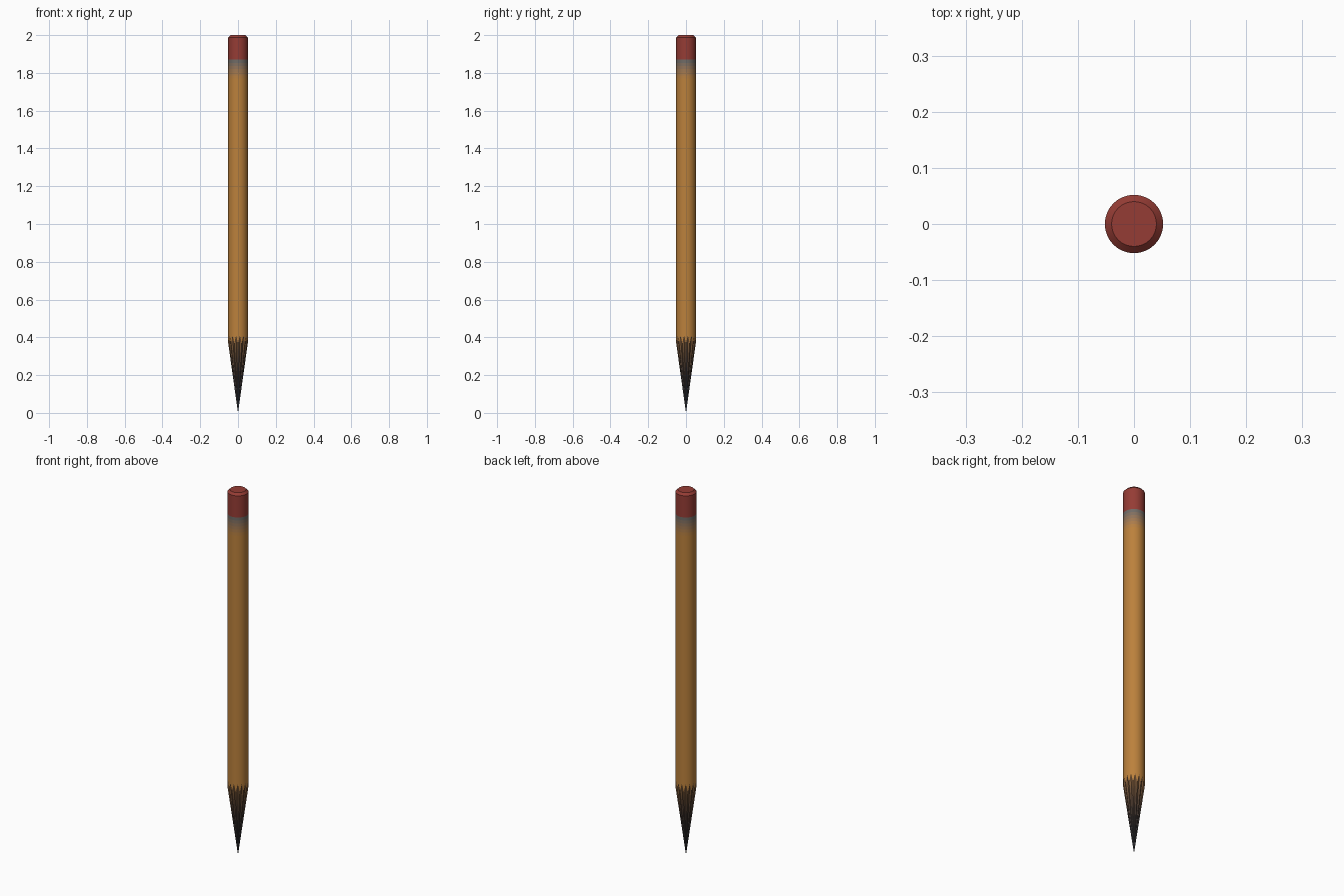
import bpy, math

if "Cube" in bpy.data.objects:
    bpy.data.objects.remove(bpy.data.objects["Cube"])

N = 32
R = 0.052
PAINT = (0.50, 0.22, 0.045)
METAL = (0.13, 0.14, 0.14)
LEAD = (0.03, 0.03, 0.035)
RUBBER = (0.30, 0.045, 0.035)


def mix(a, b, t):
    return tuple(p + (q - p) * t for p, q in zip(a, b))


def lathe(name, rings, colors, smooth=True, tip=False, cap=False):
    """Rings are (radius, z, jag); colors holds one colour per band."""
    verts, faces, slots = [], [], []
    for r, z, jag in rings:
        for i in range(N):
            a = 2 * math.pi * i / N
            verts.append((r * math.cos(a), r * math.sin(a), z + (jag if i % 2 else -jag)))
    for k in range(len(rings) - 1):
        for i in range(N):
            j = (i + 1) % N
            faces.append((k * N + i, k * N + j, (k + 1) * N + j, (k + 1) * N + i))
            slots.append(min(k, len(colors) - 1))
    if tip:
        verts.append((0, 0, 0))
        for i in range(N):
            faces.append((len(verts) - 1, (i + 1) % N, i))
            slots.append(0)
    if cap:
        faces.append(tuple((len(rings) - 1) * N + i for i in range(N)))
        slots.append(len(colors) - 1)
    me = bpy.data.meshes.new(name)
    me.from_pydata(verts, [], faces)
    for n, c in enumerate(colors):
        m = bpy.data.materials.new(f"{name}_{n}")
        m.diffuse_color = (*c, 1)
        m.use_nodes = True
        m.node_tree.nodes["Principled BSDF"].inputs["Base Color"].default_value = m.diffuse_color
        me.materials.append(m)
    me.polygons.foreach_set("material_index", slots)
    ob = bpy.data.objects.new(name, me)
    bpy.context.collection.objects.link(ob)
    if smooth:
        bpy.ops.object.select_all(action='DESELECT')
        ob.select_set(True)
        bpy.context.view_layer.objects.active = ob
        bpy.ops.object.shade_smooth_by_angle(angle=math.radians(30))
    return ob


# Pleated sharpened point, darkening towards the lead
Z0, JAG, STEPS = 0.39, 0.02, 8
lathe("sharpened_point",
      [(R * k / STEPS, Z0 * k / STEPS, JAG * k / STEPS) for k in range(1, STEPS + 1)],
      [mix(LEAD, PAINT, 0.6 * (k / STEPS) ** 2) for k in range(STEPS)],
      smooth=False, tip=True)

# Painted shaft, starting on the scalloped edge
lathe("shaft", [(R, Z0, JAG), (R, 1.77, 0)], [PAINT])

# Metal collar fading into the paint
lathe("collar", [(R, 1.77 + 0.1 * k / 6, 0) for k in range(7)],
      [mix(PAINT, METAL, (k + 0.5) / 6) for k in range(6)])

# Eraser with bevelled top
lathe("eraser", [(R, 1.87, 0), (R, 1.988, 0), (0.04, 2.0, 0)], [RUBBER], cap=True)
